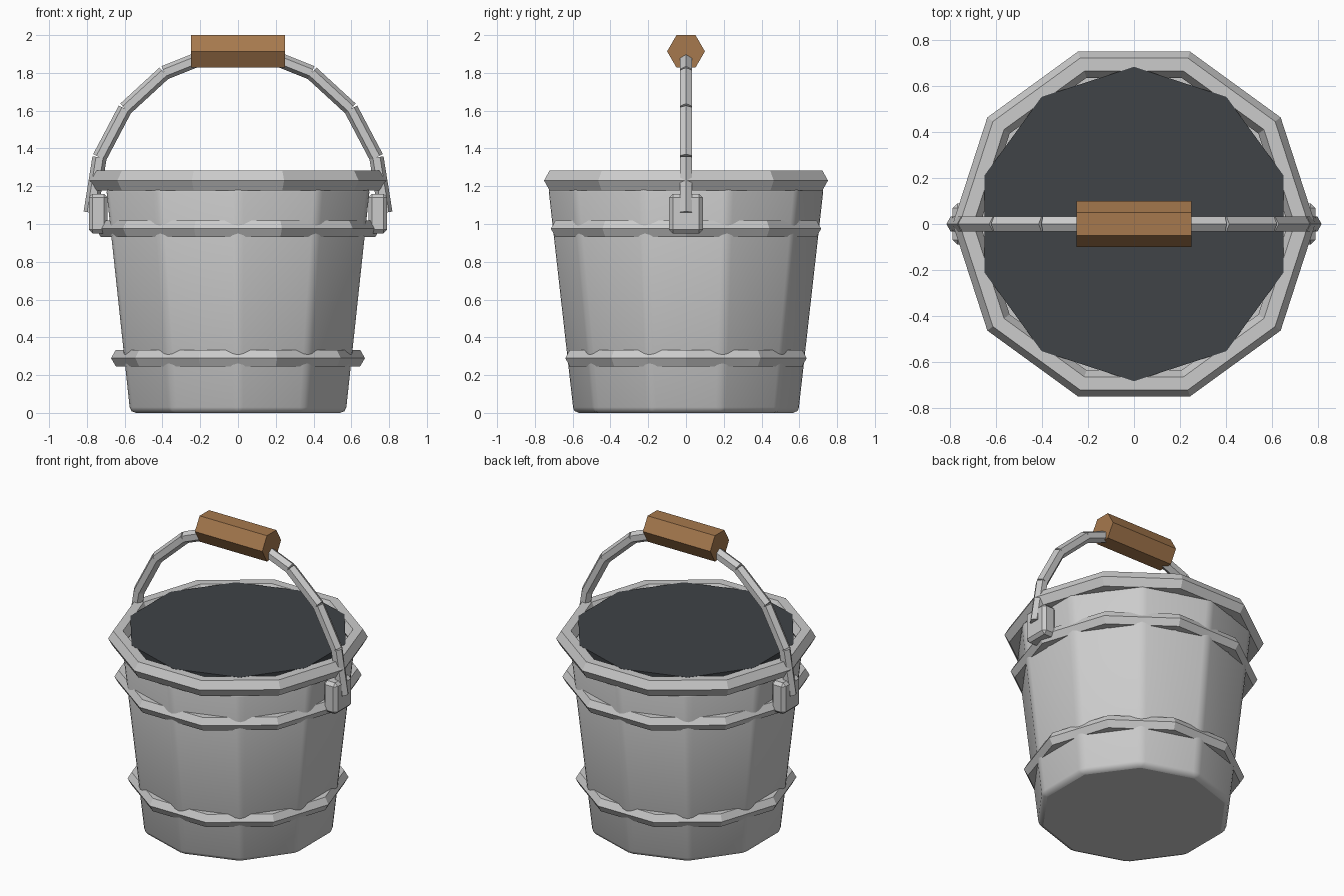
import bpy
from math import sin, cos, pi, radians
from mathutils import Vector

if "Cube" in bpy.data.objects:
    bpy.data.objects.remove(bpy.data.objects["Cube"])


def material(name, rgb):
    m = bpy.data.materials.new(name)
    m.diffuse_color = (*rgb, 1)
    m.use_nodes = True
    m.node_tree.nodes["Principled BSDF"].inputs["Base Color"].default_value = m.diffuse_color
    return m


def finish(name, mat=None, bevel=0, segments=1):
    ob = bpy.context.object
    ob.name = name
    if mat:
        ob.data.materials.append(mat)
    if bevel:
        b = ob.modifiers.new("bevel", "BEVEL")
        b.width = bevel
        b.segments = segments
        b.limit_method = 'ANGLE'
    return ob


def cone(name, z0, z1, r0, r1, **kw):
    # 10-sided tapered drum with a corner facing +y
    bpy.ops.mesh.primitive_cone_add(vertices=10, radius1=r0, radius2=r1, depth=z1 - z0,
                                    location=(0, 0, (z0 + z1) / 2))
    return finish(name, **kw)


def hoop(name, z, major, minor):
    # 10-sided ring of hexagonal section with a corner facing +x
    bpy.ops.mesh.primitive_torus_add(major_segments=10, minor_segments=6,
                                     major_radius=major, minor_radius=minor, location=(0, 0, z))
    return finish(name)


def rod(name, a, b, r, mat=None):
    # hexagonal rod between two points
    a, b = Vector(a), Vector(b)
    d = b - a
    bpy.ops.mesh.primitive_cylinder_add(vertices=6, radius=r, depth=d.length, location=(a + b) / 2,
                                        rotation=d.to_track_quat('Z', 'Y').to_euler())
    return finish(name, mat)


wood = material("wood", (0.38, 0.19, 0.075))
dark = material("dark_inside", (0.05, 0.056, 0.063))

# Body, dark inside, rim and hoops
cone("bucket_body", 0, 1.2, 0.6, 0.735, bevel=0.03, segments=2)
bpy.ops.object.shade_smooth_by_angle(angle=radians(40))
cone("bucket_inside", 0.2, 1.283, 0.56, 0.685, mat=dark)
hoop("rim", 1.23, 0.73, 0.06)
hoop("lower_hoop", 0.29, 0.622, 0.05)
hoop("upper_hoop", 0.975, 0.702, 0.05)

# Handle brackets
for side, label in ((-1, "left"), (1, "right")):
    bpy.ops.mesh.primitive_cube_add(size=1, location=(side * 0.74, 0, 1.055))
    bpy.context.object.scale = (0.1, 0.18, 0.21)
    bpy.ops.object.transform_apply(location=False, rotation=False, scale=True)
    finish(label + "_bracket", bevel=0.02)

# Bail handle: nine straight rods along a half ellipse
pts = [(0.78 * cos(i * pi / 9), 0, 1.06 + 0.855 * sin(i * pi / 9)) for i in range(10)]
for i in range(9):
    rod(f"handle_rod_{i + 1}", pts[i], pts[i + 1], 0.038)

# Wooden grip, corners facing front and back
bpy.ops.mesh.primitive_cylinder_add(vertices=6, radius=0.1, depth=0.5, location=(0, 0, 1.914),
                                    rotation=(0, pi / 2, 0))
finish("grip", wood)
